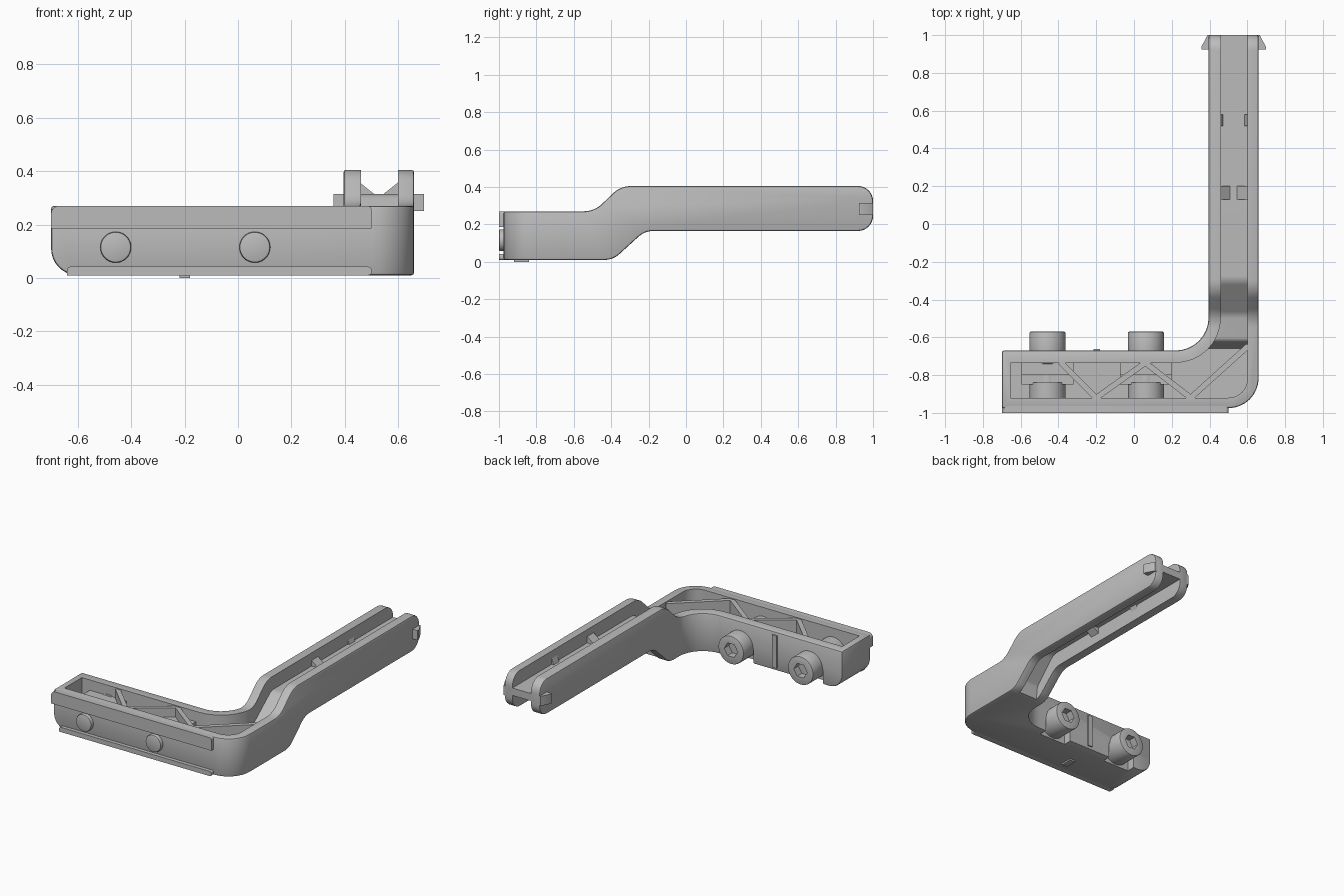
import bpy, bmesh, math
from mathutils import Vector

cube = bpy.data.objects.get("Cube")
if cube:
    bpy.data.objects.remove(cube, do_unlink=True)

grey = bpy.data.materials.new("plain_grey")
grey.use_nodes = True
GREY = (0.5, 0.5, 0.5, 1)
grey.diffuse_color = GREY
for node in grey.node_tree.nodes:
    if node.type == 'BSDF_PRINCIPLED':
        node.inputs["Base Color"].default_value = GREY


def rounded(points, steps=8):
    """Outline with each (a, b, radius) corner replaced by an arc."""
    out = []
    for i, p in enumerate(points):
        c = Vector(p[:2])
        if len(p) < 3:
            out.append(c)
            continue
        u = (Vector(points[i - 1][:2]) - c).normalized()
        v = (Vector(points[(i + 1) % len(points)][:2]) - c).normalized()
        half = u.angle(v) / 2
        centre = c + (u + v).normalized() * p[2] / math.sin(half)
        t = p[2] / math.tan(half)
        start, end = c + u * t - centre, c + v * t - centre
        sweep = start.angle_signed(end)
        a0 = math.atan2(start.y, start.x)
        for k in range(steps + 1):
            a = a0 - sweep * k / steps
            out.append(centre + Vector((math.cos(a), math.sin(a))) * p[2])
    return out


def prism(name, points, axis, lo, hi):
    """Extrude an outline along an axis."""
    place = {'x': lambda a, b, h: (h, a, b), 'y': lambda a, b, h: (a, h, b),
             'z': lambda a, b, h: (a, b, h)}[axis]
    bm = bmesh.new()
    outline = rounded(points)
    rings = [[bm.verts.new(place(p.x, p.y, h)) for p in outline] for h in (lo, hi)]
    for ring in rings:
        bm.faces.new(ring)
    n = len(outline)
    for i in range(n):
        j = (i + 1) % n
        bm.faces.new((rings[0][i], rings[0][j], rings[1][j], rings[1][i]))
    bmesh.ops.recalc_face_normals(bm, faces=bm.faces)
    mesh = bpy.data.meshes.new(name)
    bm.to_mesh(mesh)
    bm.free()
    mesh.materials.append(grey)
    obj = bpy.data.objects.new(name, mesh)
    bpy.context.collection.objects.link(obj)
    return obj


def box(name, x0, x1, y0, y1, z0, z1):
    return prism(name, [(x0, y0), (x1, y0), (x1, y1), (x0, y1)], 'z', z0, z1)


def disc(name, x, z, r, y0, y1, sides=40):
    ring = [(x + r * math.cos(math.tau * i / sides), z + r * math.sin(math.tau * i / sides))
            for i in range(sides)]
    return prism(name, ring, 'y', y0, y1)


def select(obj):
    bpy.ops.object.select_all(action='DESELECT')
    bpy.context.view_layer.objects.active = obj
    obj.select_set(True)


def combine(obj, tool, operation):
    mod = obj.modifiers.new("cut", 'BOOLEAN')
    mod.operation, mod.solver, mod.object = operation, 'EXACT', tool
    select(obj)
    bpy.ops.object.modifier_apply(modifier=mod.name)
    bpy.data.objects.remove(tool, do_unlink=True)


def bevel(obj, width):
    mod = obj.modifiers.new("soft_edges", 'BEVEL')
    mod.width, mod.segments, mod.limit_method = width, 2, 'ANGLE'
    mod.angle_limit = math.radians(50)
    select(obj)
    bpy.ops.object.modifier_apply(modifier=mod.name)


# Bracket body: plan outline trimmed by the side and front profiles
body = prism("bracket_body", [
    (-0.70, -0.975), (0.66, -0.975, 0.16), (0.66, 1.0), (0.395, 1.0),
    (0.395, -0.67, 0.175), (-0.70, -0.67)], 'z', -0.1, 0.6)
combine(body, prism("side_profile", [
    (-1.1, 0.01), (-0.39, 0.01, 0.12), (-0.22, 0.165, 0.12), (1.0, 0.165, 0.08),
    (1.0, 0.405, 0.08), (-0.35, 0.405, 0.14), (-0.49, 0.27, 0.14), (-1.1, 0.27)],
    'x', -1, 1), 'INTERSECT')
combine(body, prism("front_profile", [
    (-0.70, 0.01, 0.1), (0.8, 0.01), (0.8, 0.6), (-0.70, 0.6)], 'y', -1.2, 1.2), 'INTERSECT')
bevel(body, 0.012)

# Upper hollow: base pocket running into the arm channel
hollow = prism("upper_hollow", [
    (-0.655, -0.92), (0.60, -0.92, 0.1), (0.60, 1.1), (0.46, 1.1),
    (0.46, -0.735, 0.24), (-0.655, -0.735)], 'z', 0, 0.7)
combine(hollow, prism("channel_floor", [
    (-1.1, 0.04), (-0.66, 0.04), (-0.62, 0.15, 0.03), (-0.48, 0.17, 0.08),
    (-0.30, 0.315, 0.08), (1.2, 0.315), (1.2, 0.6), (-1.1, 0.6)], 'x', -1, 1), 'INTERSECT')
combine(body, hollow, 'DIFFERENCE')

# Lower hollow under the arm
combine(body, prism("lower_hollow", [
    (-0.42, -0.1), (-0.40, 0.10, 0.04), (-0.24, 0.265, 0.08), (1.1, 0.265), (1.1, -0.1)],
    'x', 0.46, 0.60), 'DIFFERENCE')

BOLTS, BOLT_Z = (-0.458, 0.063), 0.115
for x in BOLTS:
    combine(body, box("head_notch", x - 0.1, x + 0.1, -0.725, -0.6, -0.1, BOLT_Z), 'DIFFERENCE')
parts = [body]

# Clamping lips along the front
upper = prism("upper_front_lip", [
    (-0.70, 0.185), (0.50, 0.185), (0.50, 0.27, 0.015), (-0.70, 0.27, 0.03)], 'y', -1.0, -0.96)
lower = prism("lower_front_lip", [
    (-0.64, 0.01), (0.50, 0.01, 0.012), (0.50, 0.042, 0.012), (-0.64, 0.042, 0.012)],
    'y', -1.0, -0.96)
parts += [upper, lower]

# Diagonal ribs inside the base pocket
zigzag = [Vector(p) for p in ((-0.39, -0.73), (-0.20, -0.92), (0.06, -0.735),
                              (0.30, -0.92), (0.605, -0.645))]
for i, (a, b) in enumerate(zip(zigzag, zigzag[1:])):
    d = (b - a).normalized()
    side = Vector((-d.y, d.x)) * 0.015
    parts.append(prism(f"base_rib_{i + 1}", [
        tuple(a - side), tuple(b - side), tuple(b + side), tuple(a + side)], 'z', 0.03, 0.263))

# Bolts with hex sockets, and the seats they pass through
for i, x in enumerate(BOLTS, 1):
    head = disc(f"bolt_head_{i}", x, BOLT_Z, 0.095, -0.74, -0.57)
    bevel(head, 0.006)
    combine(head, disc("socket", x, BOLT_Z, 0.05, -0.62, -0.5, 6), 'DIFFERENCE')
    tip = disc(f"bolt_shaft_{i}", x, BOLT_Z, 0.058, -1.0, -0.7)
    bevel(tip, 0.008)
    parts += [head, tip,
              disc(f"bolt_boss_{i}", x, BOLT_Z, 0.095, -0.925, -0.84),
              box(f"bolt_seat_{i}", x - 0.137, x + 0.137, -0.85, -0.79, 0.03, 0.17),
              box(f"bolt_block_{i}", x - 0.137, x + 0.137, -0.80, -0.73, 0.115, 0.20)]

# Outward clips at the arm tip and wedge gussets in the channel
MID = 0.5275
for s, label in ((1, "left"), (-1, "right")):
    def at(d):
        return MID + s * d
    clip = prism(f"{label}_tip_clip", [
        (at(0.12), 0.925), (at(0.17), 0.925), (at(0.17), 0.94), (at(0.138), 1.0),
        (at(0.12), 1.0)], 'z', 0.25, 0.315)
    parts.append(clip)
    for y0, y1, reach, name in ((0.13, 0.20, 0.012, "large"), (0.52, 0.58, 0.055, "small")):
        for z, dz, level in ((0.31, 0.05, "upper"), (0.27, -0.05, "lower")):
            parts.append(prism(f"{label}_{level}_{name}_gusset", [
                (at(0.075), z), (at(reach), z), (at(0.075), z + dz)], 'y', y0, y1))

# Small ridge and nub on the base
parts.append(box("back_ridge", -0.215, -0.18, -0.68, -0.662, 0.03, 0.25))
parts.append(box("bottom_nub", -0.22, -0.18, -0.92, -0.84, 0.0, 0.03))

for obj in parts:
    select(obj)
    bpy.ops.object.shade_smooth_by_angle(angle=math.radians(30))
